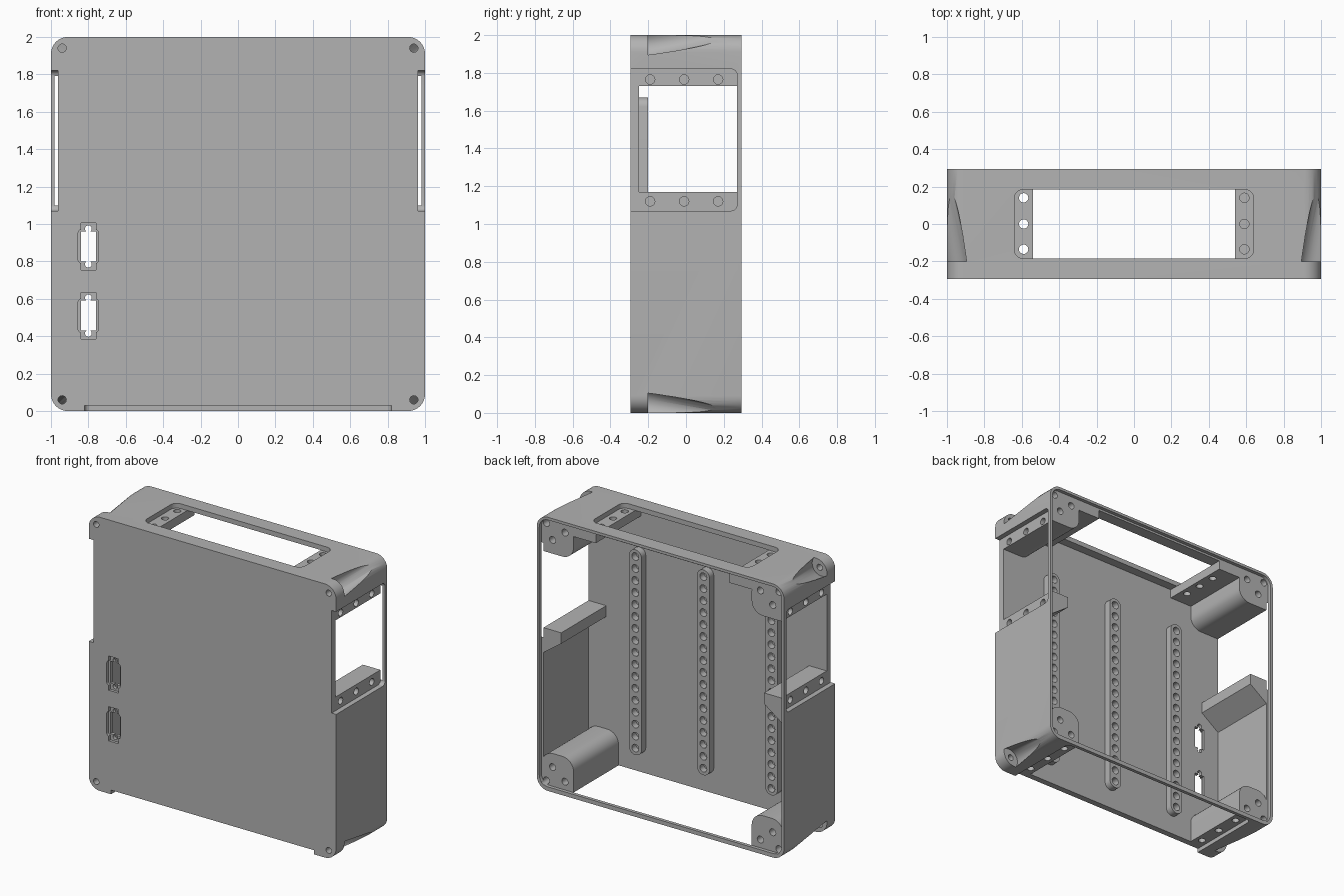
import bpy, bmesh, math
from mathutils import Vector

if "Cube" in bpy.data.objects:
    bpy.data.objects.remove(bpy.data.objects["Cube"])

grey = bpy.data.materials.new("plain_grey")
grey.use_nodes = True
GREY = (0.45, 0.45, 0.45, 1)
grey.diffuse_color = GREY
grey.node_tree.nodes["Principled BSDF"].inputs["Base Color"].default_value = GREY

BACK, SEAT, PLATE = 0.295, 0.27, -0.25   # rim, lid seat, inside of front plate
WALL, DEEP = 0.965, 0.4
SIDES = (-1, 1)
CORNERS = [(sx, sz) for sx in SIDES for sz in SIDES]


def place(axis, u, v, d):
    return {"x": Vector((d, u, v)), "y": Vector((u, d, v)), "z": Vector((u, v, d))}[axis]


def loft(bm, axis, loop_a, a, loop_b, b):
    """Closed solid between two matching loops at depths a and b."""
    va = [bm.verts.new(place(axis, u, v, a)) for u, v in loop_a]
    vb = [bm.verts.new(place(axis, u, v, b)) for u, v in loop_b]
    faces = [bm.faces.new(va), bm.faces.new(vb)]
    n = len(va)
    for i in range(n):
        j = (i + 1) % n
        faces.append(bm.faces.new((va[i], va[j], vb[j], vb[i])))
    bmesh.ops.recalc_face_normals(bm, faces=faces)


def prism(bm, axis, loop, a, b):
    loft(bm, axis, loop, a, loop, b)


def rect(u0, u1, v0, v1):
    return [(u0, v0), (u1, v0), (u1, v1), (u0, v1)]


def rounded(u0, u1, v0, v1, r, steps=8):
    pts = []
    centres = [(u1 - r, v1 - r), (u0 + r, v1 - r), (u0 + r, v0 + r), (u1 - r, v0 + r)]
    for k, (cu, cv) in enumerate(centres):
        for i in range(steps + 1):
            t = math.pi / 2 * (k + i / steps)
            pts.append((cu + r * math.cos(t), cv + r * math.sin(t)))
    return pts


def circle(u, v, r, n=20):
    return [(u + r * math.cos(math.tau * i / n), v + r * math.sin(math.tau * i / n)) for i in range(n)]


def span(s, a, b):
    """Interval a..b mirrored to side s, in rising order."""
    return sorted((s * a, s * b))


def make(name, bm):
    mesh = bpy.data.meshes.new(name)
    bm.to_mesh(mesh)
    bm.free()
    obj = bpy.data.objects.new(name, mesh)
    bpy.context.collection.objects.link(obj)
    mesh.materials.append(grey)
    return obj


def combine(obj, bm, operation):
    tool = make("helper", bm)
    mod = obj.modifiers.new("cut", "BOOLEAN")
    mod.operation, mod.object, mod.solver = operation, tool, "EXACT"
    mod.use_self = True
    graph = bpy.context.evaluated_depsgraph_get()
    mesh = bpy.data.meshes.new_from_object(obj.evaluated_get(graph))
    obj.modifiers.clear()
    obj.data = mesh
    bpy.data.objects.remove(tool)


def smooth(obj):
    bpy.ops.object.select_all(action="DESELECT")
    obj.select_set(True)
    bpy.context.view_layer.objects.active = obj
    bpy.ops.object.shade_smooth_by_angle(angle=math.radians(30))


# Rounded outer shell, open at the back
bm = bmesh.new()
prism(bm, "y", rounded(-1, 1, 0, 2, 0.09), -BACK, BACK)
body = make("enclosure_body", bm)

bm = bmesh.new()
prism(bm, "y", rounded(-WALL, WALL, 1 - WALL, 1 + WALL, 0.06), PLATE, DEEP)
combine(body, bm, "DIFFERENCE")
# Stepped seat for the lid
bm = bmesh.new()
prism(bm, "y", rounded(-0.98, 0.98, 0.03, 1.98, 0.07), SEAT, DEEP)
combine(body, bm, "DIFFERENCE")

# Corner posts and mounting flanges
bm = bmesh.new()
front = PLATE - 0.02
for sx, sz in CORNERS:
    z0, z1 = (1 + z for z in span(sz, 0.73, 0.975))
    prism(bm, "y", rounded(*span(sx, 0.72, 0.975), z0, z1, 0.09), front, SEAT)
for sx in SIDES:
    x0, x1 = span(sx, 0.82, 0.975)
    prism(bm, "y", rect(x0, x1, 1.73, 1.85), front, SEAT)
    prism(bm, "y", rect(*span(sx, 0.54, 0.8), 1.9, 1.98), front, SEAT)
    prism(bm, "y", rect(*span(sx, 0.72, 0.86), 0.02, 0.15), front, SEAT)
    wedge = [(0.975, 1.17), (0.82, 1.17), (0.82, 1.09), (0.975, 0.98)]
    prism(bm, "y", [(sx * x, z) for x, z in wedge], front, SEAT)
combine(body, bm, "UNION")

# Outer recesses around the side, top and bottom openings
bm = bmesh.new()
for sx in SIDES:
    prism(bm, "x", rounded(-DEEP, SEAT, 1.07, 1.82, 0.03), *span(sx, 0.963, 1.1))
prism(bm, "z", rounded(-0.64, 0.64, -0.185, 0.185, 0.05), 1.965, 2.1)
prism(bm, "z", rounded(-0.82, 0.82, -DEEP, SEAT, 0.03), -0.1, 0.03)
for z in (0.51, 0.88):
    prism(bm, "y", rounded(-0.855, -0.745, z - 0.09, z + 0.09, 0.02), -DEEP, -0.275)
combine(body, bm, "DIFFERENCE")

# Through openings
bm = bmesh.new()
for sx in SIDES:
    prism(bm, "x", rect(PLATE, SEAT, 1.17, 1.73), *span(sx, 0.9, 1.1))
prism(bm, "z", rect(-0.54, 0.54, -0.185, 0.185), 1.8, 2.1)
prism(bm, "z", rect(-0.72, 0.72, PLATE, SEAT), -0.1, 0.1)
for z in (0.51, 0.88):
    prism(bm, "y", rect(-0.84, -0.76, z - 0.08, z + 0.08), -DEEP, -0.2)
combine(body, bm, "DIFFERENCE")

# Connector end seats
bm = bmesh.new()
for z in (0.51, 0.88):
    prism(bm, "y", rect(-0.84, -0.76, z - 0.125, z + 0.125), -DEEP, -0.275)
combine(body, bm, "DIFFERENCE")

# Tapering scoops behind the front corners
bm = bmesh.new()
for sx, sz in CORNERS:
    wide = circle(sx * 0.955, 1 + sz * 0.955, 0.075, 32)
    thin = circle(sx * 1.01, 1 + sz * 1.01, 0.045, 32)
    loft(bm, "y", wide, -0.2, thin, 0.18)
combine(body, bm, "DIFFERENCE")

# Screw holes
bm = bmesh.new()
for sx, sz in CORNERS:
    prism(bm, "y", circle(sx * 0.94, 1 + sz * 0.94, 0.022), -DEEP, -0.15)
    for u, v in ((0.94, 0.94), (0.89, 0.83), (0.79, 0.91)):
        prism(bm, "y", circle(sx * u, 1 + sz * v, 0.025), SEAT - 0.06, DEEP)
for sx in SIDES:
    for y in (-0.19, -0.01, 0.17):
        for z in (1.12, 1.765):
            prism(bm, "x", circle(y, z, 0.025), *span(sx, 0.9, 1.1))
        prism(bm, "z", circle(sx * 0.77, y, 0.025), -0.1, 0.1)
    for y in (-0.135, 0, 0.14):
        prism(bm, "z", circle(sx * 0.59, y, 0.025), 1.92 if sx > 0 else 1.8, 2.1)
for z in (0.51, 0.88):
    for s in SIDES:
        prism(bm, "y", circle(-0.8, z + s * 0.095, 0.018), -DEEP, -0.2)
combine(body, bm, "DIFFERENCE")
smooth(body)

# Perforated rails on the inside of the front plate
for name, x in (("right_rail", -0.55), ("middle_rail", 0), ("left_rail", 0.55)):
    bm = bmesh.new()
    prism(bm, "y", rounded(x - 0.05, x + 0.05, 0.17, 1.67, 0.049), PLATE - 0.01, -0.2)
    rail = make(name, bm)
    bm = bmesh.new()
    for i in range(17):
        prism(bm, "y", circle(x, 0.22 + i * 0.0875, 0.028, 16), PLATE + 0.002, -0.1)
    combine(rail, bm, "DIFFERENCE")
    smooth(rail)
